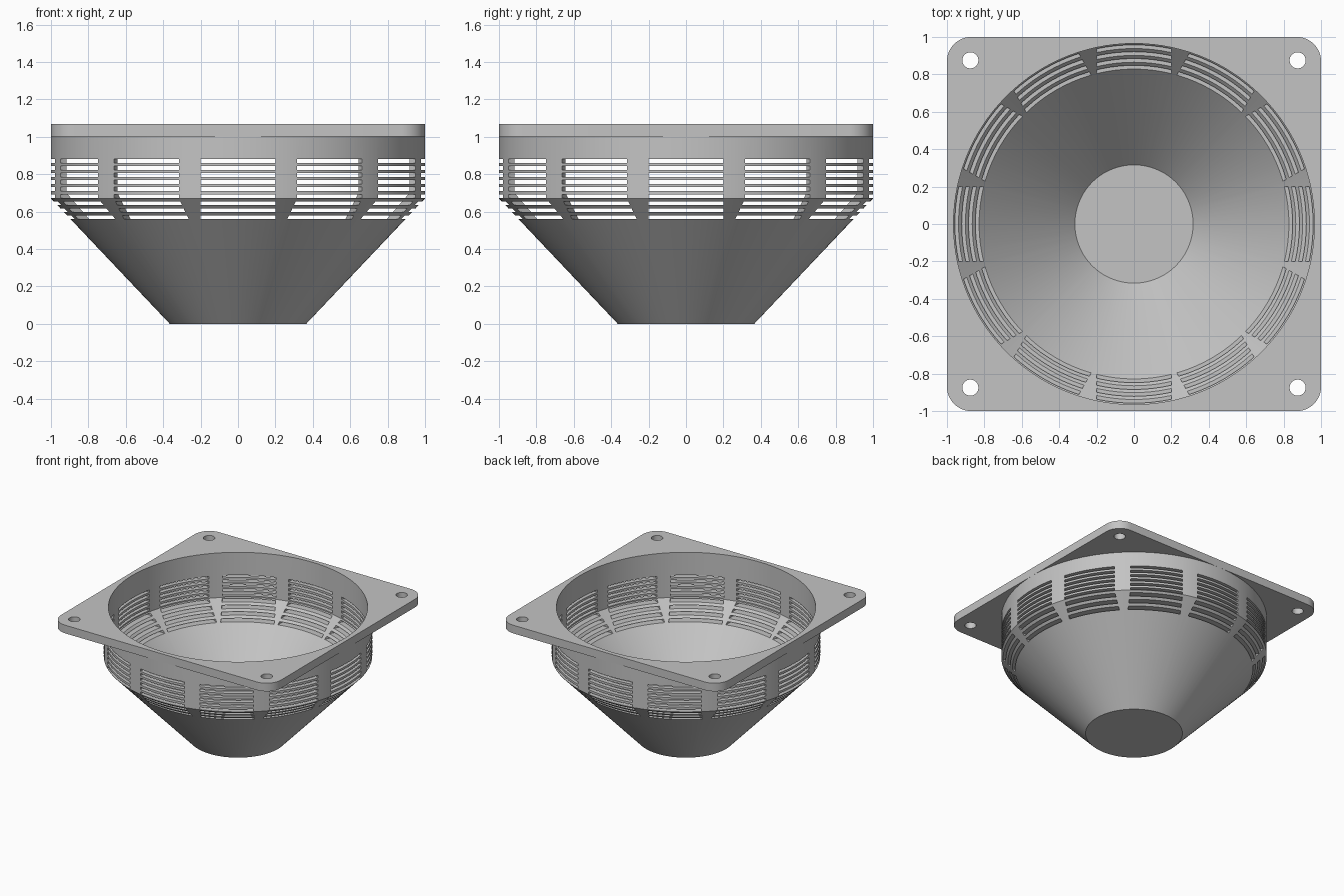
import bpy, bmesh, math
from mathutils import Matrix, Vector

if "Cube" in bpy.data.objects:
    bpy.data.objects.remove(bpy.data.objects["Cube"], do_unlink=True)

SEGMENTS = 120
RIM_Z, TOP_Z = 1.0, 1.067
INNER_R = 0.965

grey = bpy.data.materials.new("plain grey")
grey.use_nodes = True
colour = (0.55, 0.55, 0.55, 1)
grey.diffuse_color = colour
grey.node_tree.nodes["Principled BSDF"].inputs["Base Color"].default_value = colour


def make_object(name, bm):
    bmesh.ops.recalc_face_normals(bm, faces=bm.faces)
    mesh = bpy.data.meshes.new(name)
    bm.to_mesh(mesh)
    bm.free()
    mesh.materials.append(grey)
    obj = bpy.data.objects.new(name, mesh)
    bpy.context.collection.objects.link(obj)
    return obj


def cut_and_smooth(obj, cutter):
    cutter.hide_render = True
    mod = obj.modifiers.new("cut", 'BOOLEAN')
    mod.operation = 'DIFFERENCE'
    mod.solver = 'EXACT'
    mod.object = cutter
    bpy.ops.object.select_all(action='DESELECT')
    obj.select_set(True)
    bpy.context.view_layer.objects.active = obj
    bpy.ops.object.modifier_apply(modifier=mod.name)
    bpy.data.objects.remove(cutter, do_unlink=True)
    bpy.ops.object.shade_smooth_by_angle(angle=math.radians(25))


def add_cylinder(bm, x, y, radius, segments):
    bmesh.ops.create_cone(bm, cap_ends=True, segments=segments, radius1=radius,
                          radius2=radius, depth=0.4,
                          matrix=Matrix.Translation((x, y, TOP_Z)))


# Funnel basket: one closed wall profile spun around the axis
profile = [(0, 0), (0.365, 0), (1.0, 0.67), (1.0, RIM_Z),
           (INNER_R, RIM_Z), (INNER_R, 0.70), (0.316, 0.035), (0, 0.035)]
bm = bmesh.new()
verts = [bm.verts.new((r, 0, z)) for r, z in profile]
edges = [bm.edges.new(pair) for pair in zip(verts, verts[1:])]
bmesh.ops.spin(bm, geom=verts + edges, cent=(0, 0, 0), axis=(0, 0, 1),
               angle=math.tau, steps=SEGMENTS, use_merge=True)
bmesh.ops.remove_doubles(bm, verts=bm.verts, dist=1e-5)
basket = make_object("basket", bm)

# Vent slots: twelve stacks of nine straight-sided slots
bm = bmesh.new()
for turn in range(12):
    rotation = Matrix.Rotation(math.tau * turn / 12, 4, 'Z')
    for row in range(9):
        place = Matrix.Translation((0.94, 0, 0.57 + 0.0375 * row))
        size = Matrix.Diagonal((0.38, 0.4, 0.02, 1))
        bmesh.ops.create_cube(bm, size=1, matrix=rotation @ place @ size)
cut_and_smooth(basket, make_object("slot_cutter", bm))

# Mounting flange: rounded square plate
CORNER = 0.13
bm = bmesh.new()
outline = []
for quarter in range(4):
    mid = math.pi / 4 + quarter * math.pi / 2
    centre = Vector((math.cos(mid), math.sin(mid), 0)) * (1 - CORNER) * math.sqrt(2)
    for step in range(13):
        a = quarter * math.pi / 2 + step / 12 * math.pi / 2
        corner = centre + Vector((math.cos(a), math.sin(a), 0)) * CORNER
        outline.append(bm.verts.new((corner.x, corner.y, RIM_Z)))
plate = bm.faces.new(outline)
raised = bmesh.ops.extrude_face_region(bm, geom=[plate])["geom"]
bmesh.ops.translate(bm, vec=(0, 0, TOP_Z - RIM_Z),
                    verts=[g for g in raised if isinstance(g, bmesh.types.BMVert)])
flange = make_object("flange", bm)

# Central opening and four screw holes
bm = bmesh.new()
add_cylinder(bm, 0, 0, INNER_R, SEGMENTS)
for sx in (-1, 1):
    for sy in (-1, 1):
        add_cylinder(bm, sx * 0.875, sy * 0.875, 0.043, 32)
cut_and_smooth(flange, make_object("hole_cutter", bm))
